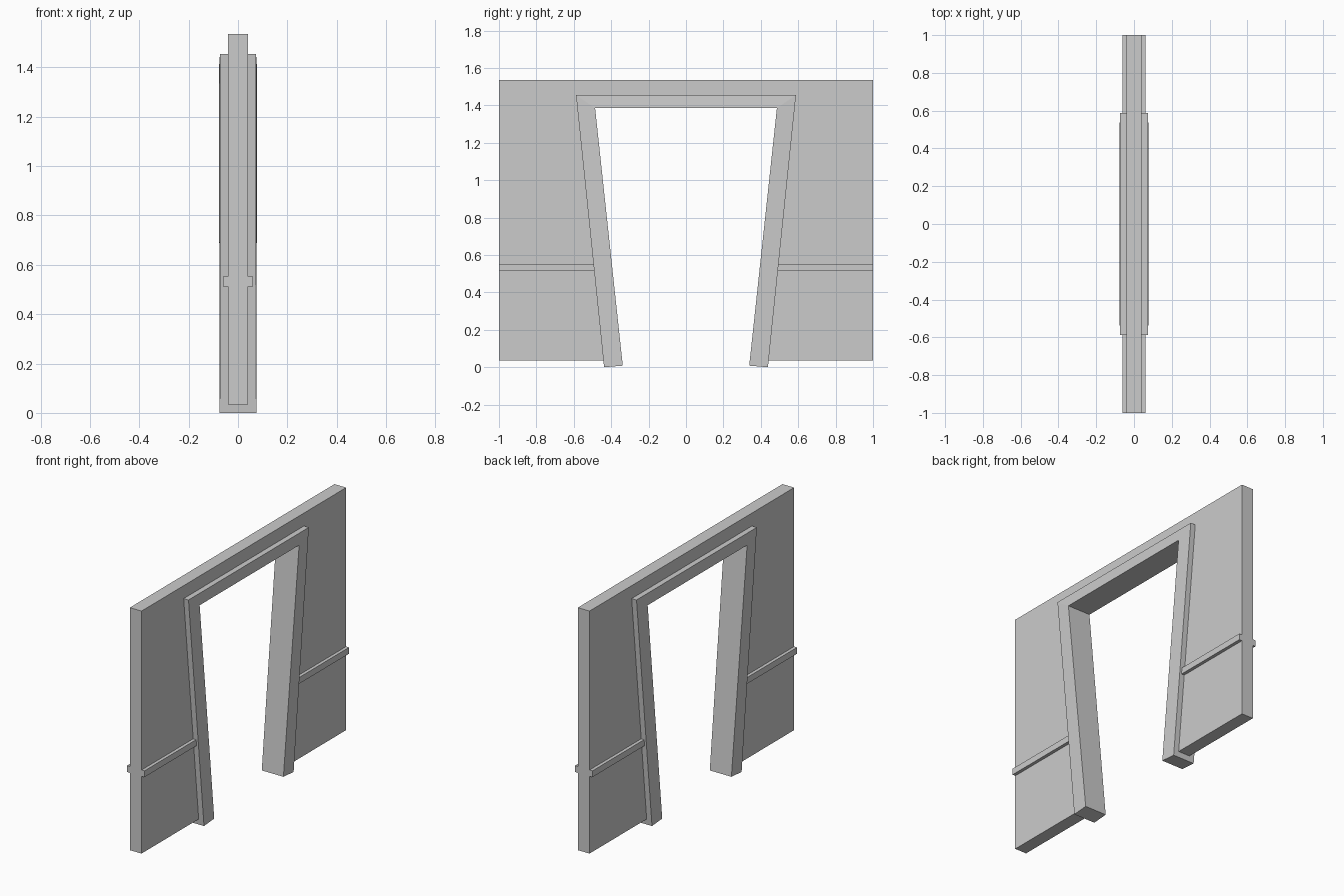
import bpy, bmesh

if "Cube" in bpy.data.objects:
    bpy.data.objects.remove(bpy.data.objects["Cube"])


def finish(name, bm):
    bmesh.ops.recalc_face_normals(bm, faces=bm.faces[:])
    mesh = bpy.data.meshes.new(name)
    bm.to_mesh(mesh)
    bm.free()
    obj = bpy.data.objects.new(name, mesh)
    bpy.context.collection.objects.link(obj)
    return obj


def extrude_profile(name, points, x0, x1):
    """Extrude a (y, z) outline along x."""
    bm = bmesh.new()
    face = bm.faces.new([bm.verts.new((x0, y, z)) for y, z in points])
    ext = bmesh.ops.extrude_face_region(bm, geom=[face])
    verts = [v for v in ext["geom"] if isinstance(v, bmesh.types.BMVert)]
    bmesh.ops.translate(bm, verts=verts, vec=(x1 - x0, 0, 0))
    return finish(name, bm)


def sweep_rings(name, rings):
    """Skin a row of four-point cross sections and cap both ends."""
    bm = bmesh.new()
    loops = [[bm.verts.new(p) for p in ring] for ring in rings]
    for a, b in zip(loops, loops[1:]):
        for i in range(4):
            j = (i + 1) % 4
            bm.faces.new((a[i], a[j], b[j], b[i]))
    bm.faces.new(loops[0])
    bm.faces.new(loops[-1])
    return finish(name, bm)


# wall panel around the tapered doorway
half = [(1, 0.035), (1, 1.535)]
opening = [(0.578, 1.445), (0.434, 0.035)]
outline = (half + [(-y, z) for y, z in reversed(half)]
           + [(-y, z) for y, z in reversed(opening)] + opening)
extrude_profile("wall_panel", outline, -0.04, 0.04)

# door frame: two leaning jambs and a lintel, faces slightly tilted
def ring(outer, inner, d_out, d_in, side):
    (yo, zo), (yi, zi) = outer, inner
    return [(-d_out, side * yo, zo), (d_out, side * yo, zo),
            (d_in, side * yi, zi), (-d_in, side * yi, zi)]

foot = ((0.438, 0.0), (0.338, 0.008), 0.074, 0.074)
corner = ((0.588, 1.455), (0.486, 1.385), 0.073, 0.078)
sweep_rings("door_frame", [ring(*foot, -1), ring(*corner, -1),
                           ring(*corner, 1), ring(*foot, 1)])

# chair rails on both faces, both sides of the doorway
for side, s in (("left", -1), ("right", 1)):
    for face, f in (("front", 1), ("back", -1)):
        rail = [(s * 0.485, 0.513), (s, 0.513), (s, 0.552), (s * 0.485, 0.552)]
        extrude_profile(f"rail_{side}_{face}", rail, f * 0.039, f * 0.06)
